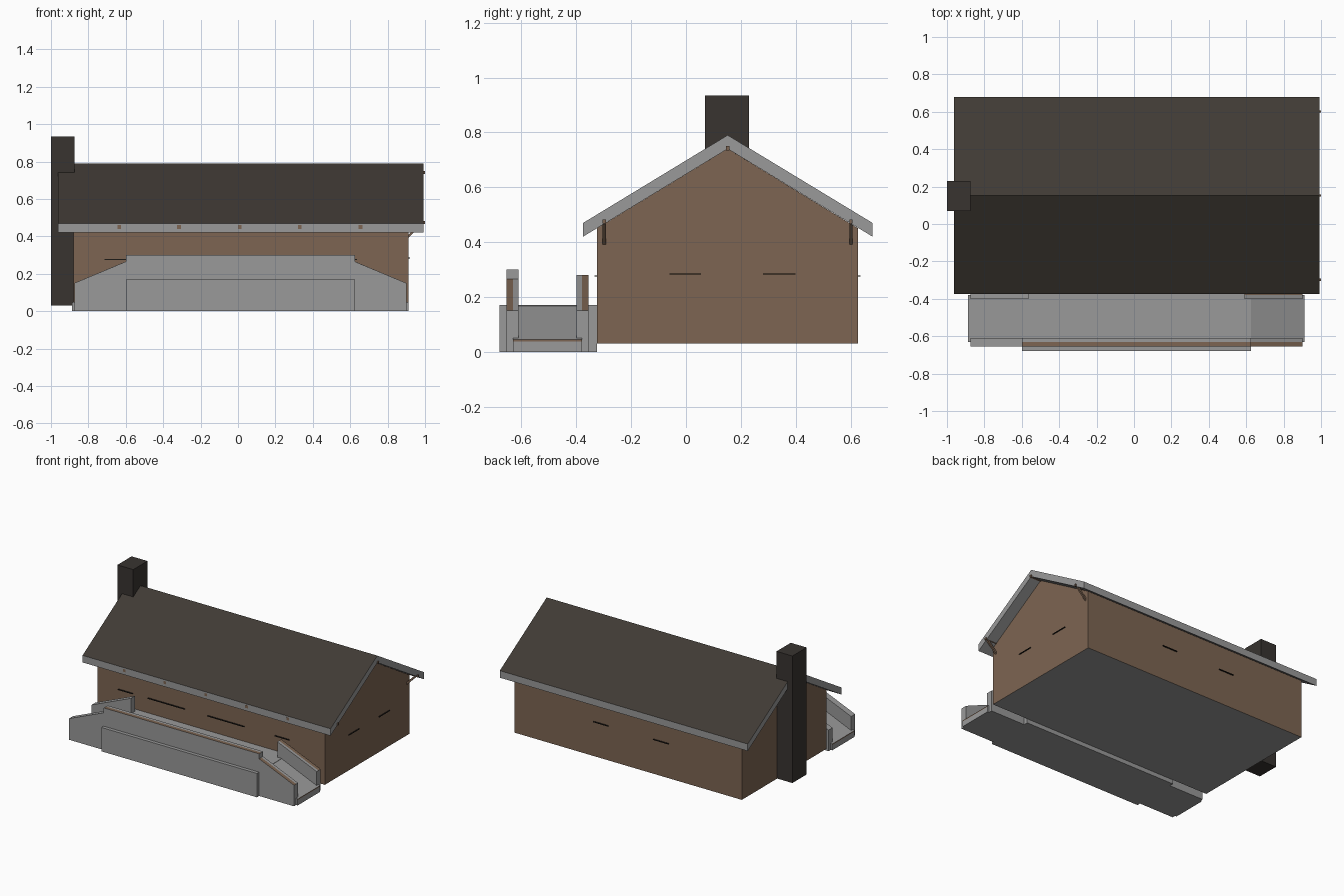
import bpy, bmesh

if "Cube" in bpy.data.objects:
    bpy.data.objects.remove(bpy.data.objects["Cube"])


def material(name, rgb):
    m = bpy.data.materials.new(name)
    m.diffuse_color = (*rgb, 1)
    m.use_nodes = True
    m.node_tree.nodes["Principled BSDF"].inputs["Base Color"].default_value = m.diffuse_color
    return m


GREY = material("concrete_grey", (0.32, 0.32, 0.32))
BROWN = material("brown_wood", (0.205, 0.13, 0.085))
ROOF = material("dark_shingle", (0.051, 0.043, 0.035))
STONE = material("dark_stone", (0.04, 0.034, 0.03))
DARK = material("slit_dark", (0.012, 0.01, 0.008))


def prism(name, profile, axis, a, b, mat=GREY, accent=None, sides=()):
    """Extrude a profile along x (profile is y,z) or y (profile is x,z)."""
    bm = bmesh.new()
    place = (lambda p, t: (t, p[0], p[1])) if axis == 'x' else (lambda p, t: (p[0], t, p[1]))
    ends = [[bm.verts.new(place(p, t)) for p in profile] for t in (a, b)]
    for e in ends:
        bm.faces.new(e)
    n = len(profile)
    for i in range(n):
        j = (i + 1) % n
        f = bm.faces.new((ends[0][i], ends[0][j], ends[1][j], ends[1][i]))
        f.material_index = 1 if i in sides else 0
    bmesh.ops.recalc_face_normals(bm, faces=bm.faces)
    me = bpy.data.meshes.new(name)
    bm.to_mesh(me)
    bm.free()
    me.materials.append(mat)
    if accent:
        me.materials.append(accent)
    ob = bpy.data.objects.new(name, me)
    bpy.context.collection.objects.link(ob)
    return ob


def box(name, x, y, z, mat=GREY):
    return prism(name, [(x[0], z[0]), (x[1], z[0]), (x[1], z[1]), (x[0], z[1])], 'y', *y, mat)


# House body with gabled ends and a grey floor
prism("house_walls", [(-0.325, 0.03), (0.628, 0.03), (0.628, 0.45), (0.152, 0.74), (-0.325, 0.45)],
      'x', -0.88, 0.912, BROWN, GREY, (0,))

# Roof: shingled top faces, grey edges and soffit
prism("roof", [(-0.375, 0.42), (0.152, 0.74), (0.68, 0.42), (0.68, 0.47), (0.152, 0.79), (-0.375, 0.47)],
      'x', -0.963, 0.992, GREY, ROOF, (3, 4))

# Chimney on the left gable
box("chimney", (-1.0, -0.875), (0.07, 0.23), (0.03, 0.935), STONE)

# Purlins under the right overhang, with diagonal braces at the eaves
for name, y, z in (("front_purlin", -0.298, 0.475), ("back_purlin", 0.602, 0.475), ("ridge_purlin", 0.152, 0.742)):
    box(name, (0.90, 1.0), (y - 0.006, y + 0.006), (z - 0.008, z + 0.008), BROWN)
for name, y in (("front_brace", -0.298), ("back_brace", 0.602)):
    prism(name, [(0.905, 0.385), (0.985, 0.465), (0.985, 0.483), (0.905, 0.403)],
          'y', y - 0.006, y + 0.006, BROWN)

# Rafter tips on the front fascia
for x in (-0.635, -0.315, 0.01, 0.33, 0.655):
    box("rafter_tip", (x - 0.01, x + 0.01), (-0.3755, -0.37), (0.44, 0.46), BROWN)

# Narrow window slits on front, back and right walls
for a, b in ((-0.715, -0.60), (-0.48, -0.19), (-0.01, 0.28), (0.52, 0.635)):
    box("front_slit", (a, b), (-0.333, -0.32), (0.274, 0.279), DARK)
for a, b in ((-0.305, -0.186), (0.17, 0.287)):
    box("back_slit", (a, b), (0.62, 0.636), (0.274, 0.279), DARK)
for a, b in ((-0.06, 0.055), (0.28, 0.40)):
    box("right_slit", (0.90, 0.919), (a, b), (0.282, 0.286), DARK)

# Porch platform
box("porch_platform", (-0.60, 0.625), (-0.68, -0.325), (0, 0.17))

# Front parapet with sloping ends: grey inner half, brown-capped outer half
parapet = [(-0.875, 0), (0.90, 0), (0.90, 0.15), (0.625, 0.265), (0.625, 0.30),
           (-0.60, 0.30), (-0.60, 0.265), (-0.875, 0.15)]
prism("parapet_outer", parapet, 'y', -0.655, -0.63, GREY, BROWN, (2, 4))
prism("parapet_inner", parapet, 'y', -0.63, -0.61)

# Ramps and inner walls, mirrored about the porch centre
for side, s in (("right", 1), ("left", -1)):
    mx = lambda pts: [(0.0125 + s * (x - 0.0125), z) for x, z in pts]
    prism(side + "_ramp", mx([(0.62, 0), (0.912, 0), (0.912, 0.038), (0.912, 0.045), (0.62, 0.17)]),
          'y', -0.63, -0.38, GREY, BROWN, (2,))
    wall = mx([(0.59, 0), (0.90, 0), (0.90, 0.15), (0.59, 0.28)])
    prism(side + "_wall_inner", wall, 'y', -0.40, -0.38)
    prism(side + "_wall_outer", wall, 'y', -0.38, -0.355, GREY, BROWN, (2,) if s > 0 else ())
